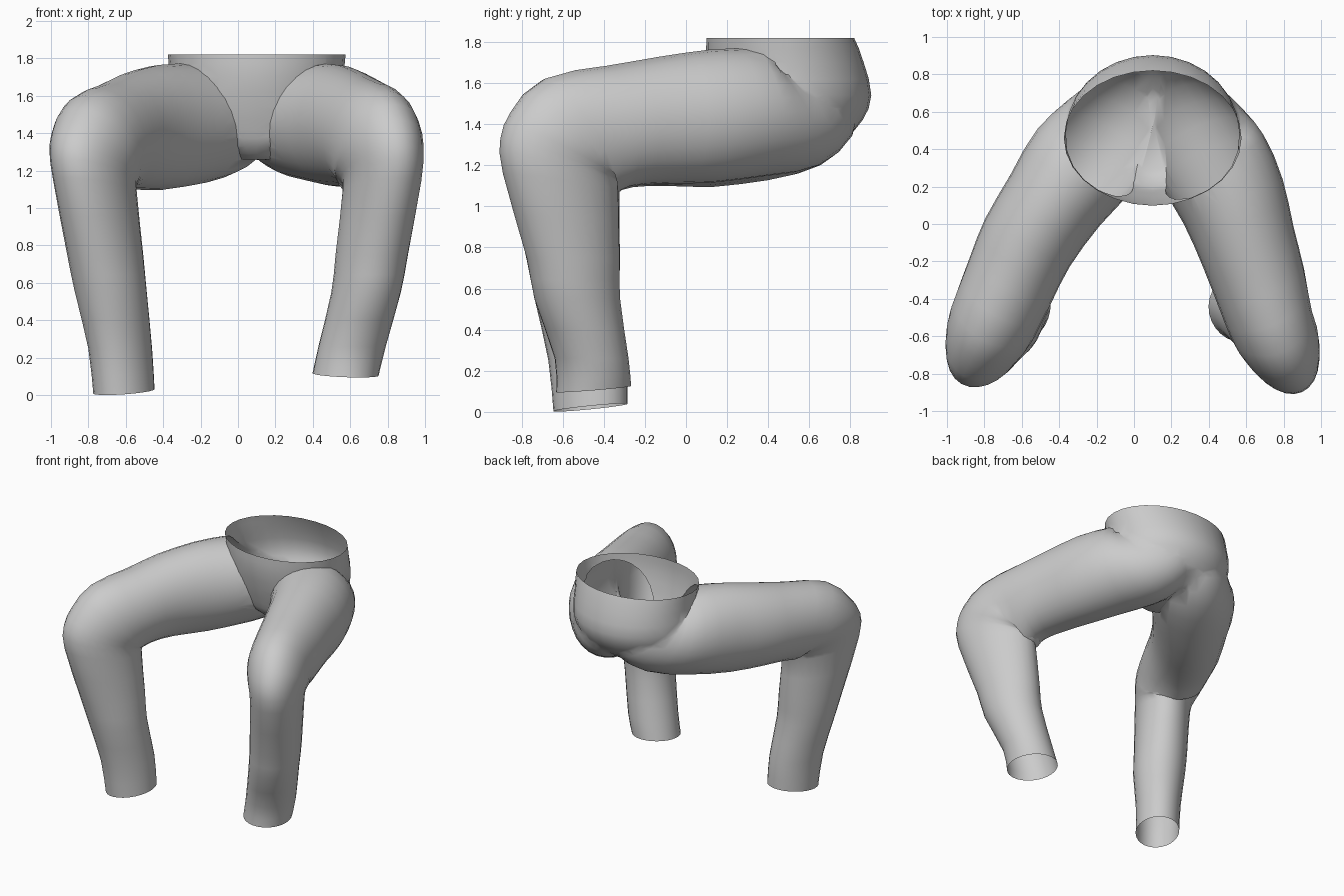
import bpy, bmesh
from math import sin, cos, radians, pi
from mathutils import Vector

SIDES = 28

cube = bpy.data.objects.get("Cube")
if cube:
    bpy.data.objects.remove(cube, do_unlink=True)

fabric = bpy.data.materials.new("grey fabric")
fabric.use_nodes = True
GREY = (0.6, 0.6, 0.6, 1)
fabric.diffuse_color = GREY
fabric.node_tree.nodes["Principled BSDF"].inputs["Base Color"].default_value = GREY


def refine(rows):
    """Insert a smooth in-between section between neighbouring sections."""
    out = []
    for i in range(len(rows) - 1):
        a, b = rows[i], rows[i + 1]
        p, q = rows[max(i - 1, 0)], rows[min(i + 2, len(rows) - 1)]
        out.append(a)
        out.append([(9 * (m + n) - k - l) / 16 for k, m, n, l in zip(p, a, b, q)])
    return out + [rows[-1]]


def loft(name, sections):
    """Closed tube through (centre, long half-axis, side half-axis) sections."""
    bm = bmesh.new()
    rings = []
    for c, u, v in sections:
        angles = [2 * pi * i / SIDES for i in range(SIDES)]
        rings.append([bm.verts.new(c + u * cos(t) + v * sin(t)) for t in angles])
    for r, s in zip(rings, rings[1:]):
        for i in range(SIDES):
            j = (i + 1) % SIDES
            bm.faces.new((r[i], r[j], s[j], s[i]))
    bm.faces.new(rings[0])
    bm.faces.new(rings[-1])
    bmesh.ops.recalc_face_normals(bm, faces=bm.faces)
    mesh = bpy.data.meshes.new(name)
    bm.to_mesh(mesh)
    bm.free()
    mesh.materials.append(fabric)
    obj = bpy.data.objects.new(name, mesh)
    bpy.context.collection.objects.link(obj)
    return obj


def leg(name, heading, rows):
    """Rows: x, y, z, pitch of the section, half depth, half width."""
    d = Vector((*heading, 0)).normalized()
    side = Vector((-d.y, d.x, 0))
    up = Vector((0, 0, 1))
    return loft(name, [(Vector((x, y, z)),
                        (d * cos(radians(p)) + up * sin(radians(p))) * a, side * b)
                       for x, y, z, p, a, b in refine(rows)])


# Hips: z, centre y, half width, half depth
hips = [(1.82, .46, .475, .36), (1.70, .485, .465, .385), (1.54, .52, .455, .39),
        (1.42, .515, .39, .35), (1.33, .49, .27, .29), (1.26, .48, .13, .2)]
trousers = loft("trousers", [(Vector((.1, y, z)), Vector((rx, 0, 0)), Vector((0, ry, 0)))
                             for z, y, rx, ry in refine(hips)])

# Bent legs, curving down from inside the seat to the hem
right_leg = leg("right_leg", (-.5, -.87), [
    (-.03, .55, 1.62, 15, .28, .20), (-.08, .55, 1.54, 35, .34, .25),
    (-.13, .49, 1.47, 60, .325, .29), (-.25, .36, 1.45, 82, .325, .31),
    (-.42, .13, 1.43, 90, .335, .275),
    (-.57, -.10, 1.41, 88, .31, .26), (-.66, -.30, 1.38, 80, .29, .25),
    (-.735, -.475, 1.34, 58, .31, .24), (-.76, -.535, 1.28, 33, .32, .23),
    (-.77, -.575, 1.22, 20, .325, .21), (-.765, -.595, 1.12, 8, .295, .195),
    (-.71, -.55, .75, 0, .24, .19), (-.68, -.53, .55, 0, .215, .185),
    (-.63, -.48, .25, 0, .20, .16), (-.61, -.465, .02, -6, .19, .155)])
left_leg = leg("left_leg", (.4, -.915), [
    (.23, .55, 1.62, 15, .28, .20), (.28, .55, 1.54, 35, .34, .25),
    (.33, .48, 1.47, 60, .325, .29), (.41, .36, 1.46, 82, .315, .31),
    (.53, .12, 1.44, 90, .325, .29),
    (.61, -.12, 1.42, 88, .31, .265), (.68, -.34, 1.39, 80, .30, .25),
    (.73, -.52, 1.34, 58, .335, .23), (.755, -.575, 1.28, 33, .345, .22),
    (.77, -.61, 1.22, 20, .33, .20), (.77, -.61, 1.12, 8, .30, .19),
    (.715, -.55, .75, 0, .235, .185), (.685, -.53, .55, 0, .215, .18),
    (.61, -.46, .26, 0, .18, .18), (.575, -.45, .11, -5, .185, .175)])

# Merge the legs into the hips
for part in (right_leg, left_leg):
    mod = trousers.modifiers.new(part.name, "BOOLEAN")
    mod.operation = "UNION"
    mod.solver = "EXACT"
    mod.object = part
bpy.context.view_layer.update()
merged = bpy.data.meshes.new_from_object(
    trousers.evaluated_get(bpy.context.evaluated_depsgraph_get()))
trousers.modifiers.clear()
trousers.data = merged
for part in (right_leg, left_leg):
    bpy.data.objects.remove(part, do_unlink=True)

# Open the waist and the two hems so the garment is a hollow shell
bm = bmesh.new()
bm.from_mesh(merged)
caps = []
for f in bm.faces:
    z = f.calc_center_median().z
    if (z > 1.81 and f.normal.z > .9) or (z < .15 and f.normal.z < -.9):
        caps.append(f)
bmesh.ops.delete(bm, geom=caps, context="FACES")

# Soften the seams around the seat
bmesh.ops.remove_doubles(bm, verts=bm.verts, dist=.008)
seat = [v for v in bm.verts if v.co.y > .4 and v.co.z < 1.72]
for _ in range(2):
    bmesh.ops.smooth_vert(bm, verts=seat, factor=.3,
                          use_axis_x=True, use_axis_y=True, use_axis_z=True)
bm.to_mesh(merged)
bm.free()

bpy.ops.object.select_all(action="DESELECT")
trousers.select_set(True)
bpy.context.view_layer.objects.active = trousers
bpy.ops.object.shade_smooth_by_angle(angle=radians(50))
